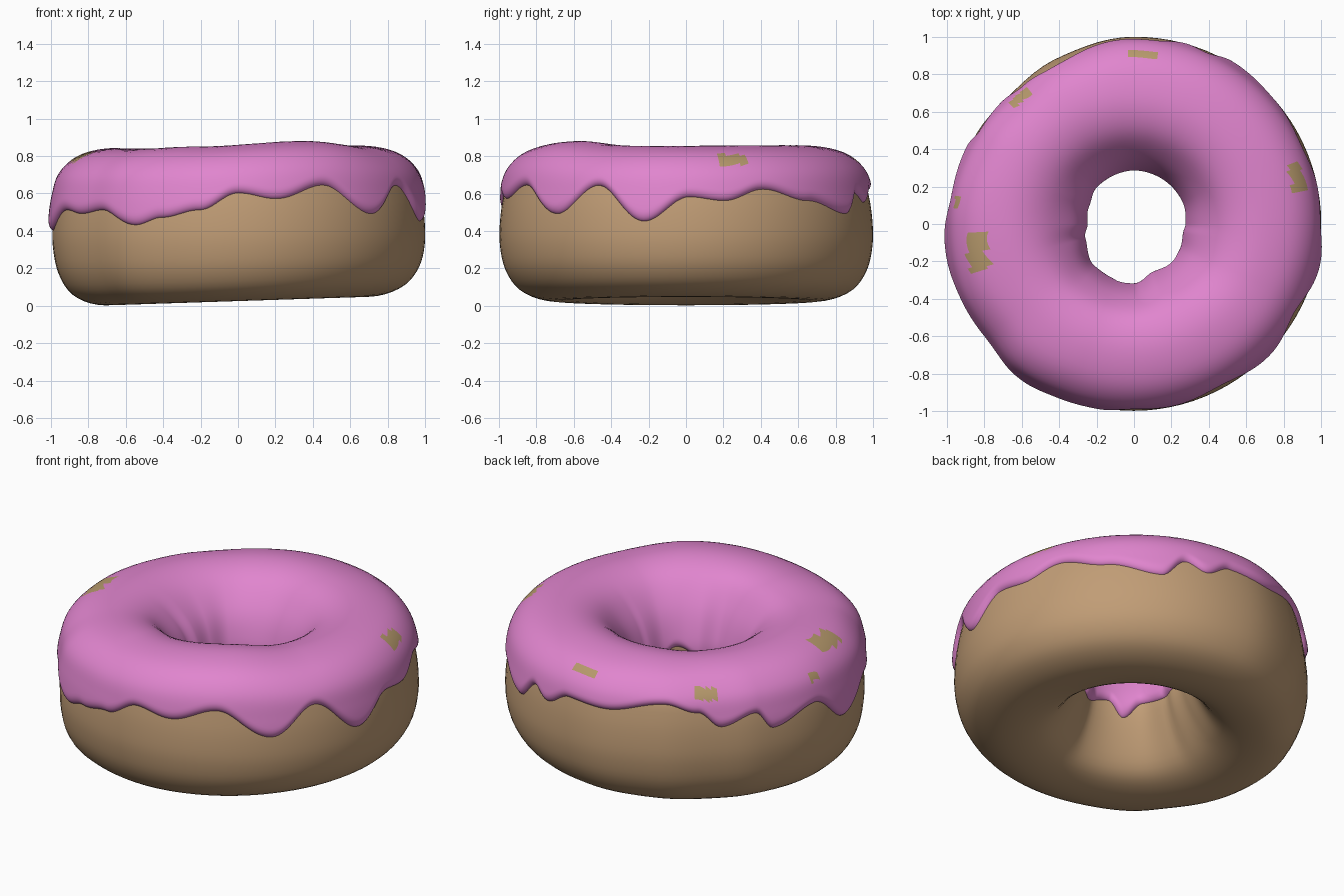
import bpy, math

if "Cube" in bpy.data.objects:
    bpy.data.objects.remove(bpy.data.objects["Cube"])

# Cross-section of the ring as (radius, height): inner wall, bottom, outer wall, top
PROFILE = [(.302, .40), (.36, .24), (.46, .095), (.59, .035), (.75, .03), (.88, .085),
           (.955, .19), (.985, .32), (.985, .45), (.965, .59), (.925, .71), (.82, .795),
           (.65, .824), (.50, .78), (.38, .66), (.318, .53)]

# Angle (degrees) -> value, measured from +x towards +y
EDGE_OUT = [(1, .58), (12, .56), (25, .62), (41, .56), (59, .49), (67, .60), (74, .55),
            (83, .62), (97, .61), (118, .67), (129, .62), (137, .53), (149, .59), (155, .485),
            (172, .56), (186, .40), (203, .51), (212, .49), (223, .51), (237, .43), (246, .47),
            (258, .51), (270, .60), (282, .57), (298, .635), (316, .49), (331, .64), (347, .45)]
EDGE_IN = [(10, .42), (50, .37), (90, .42), (130, .35), (165, .43), (200, .41), (222, .42),
           (240, .34), (255, .43), (285, .38), (315, .45), (340, .38)]
HOLE = [(0, 0), (25, .01), (90, .01), (135, .005), (160, -.02), (180, -.03), (196, -.005),
        (228, .032), (270, .042), (292, .0), (310, .005), (330, .005), (350, -.008)]
RIM = [(0, .012), (60, .015), (90, .012), (115, -.012), (135, -.032), (150, -.018),
       (180, .004), (200, .012), (217, .0), (231, .022), (250, .01), (315, .008)]
TOP = [(0, .005), (60, .008), (100, .002), (130, -.01), (180, -.008), (215, -.015),
       (250, .0), (302, .03), (335, .005)]


def table(points, deg):
    """Smooth periodic interpolation."""
    pts = [(points[-1][0] - 360, points[-1][1])] + points + [(points[0][0] + 360, points[0][1])]
    for (a, va), (b, vb) in zip(pts, pts[1:]):
        if a <= deg <= b:
            f = .5 - .5 * math.cos(math.pi * (deg - a) / (b - a))
            return va + (vb - va) * f
    return points[0][1]


def smooth(v, lo, hi):
    f = min(1, max(0, (v - lo) / (hi - lo)))
    return f * f * (3 - 2 * f)


def section(t):
    """Closed Catmull-Rom curve through the profile."""
    n = len(PROFILE)
    i = math.floor(t)
    f = t - i
    p = [PROFILE[(i + k) % n] for k in (-1, 0, 1, 2)]
    return [.5 * (2 * b + (c - a) * f + (2 * a - 5 * b + 4 * c - d) * f * f
                  + (3 * b - a - 3 * c + d) * f ** 3) for a, b, c, d in zip(*p)]


def offset_section(t, off):
    r, z = section(t)
    r0, z0 = section(t - .02)
    r1, z1 = section(t + .02)
    dr, dz = r1 - r0, z1 - z0
    l = math.hypot(dr, dz)
    return r + off * dz / l, z - off * dr / l


def find(lo, hi, height):
    """Profile parameter where the section reaches a height."""
    rising = section(hi)[1] > section(lo)[1]
    for _ in range(22):
        mid = (lo + hi) / 2
        if (section(mid)[1] < height) == rising:
            lo = mid
        else:
            hi = mid
    return lo


def place(r, z, deg):
    """Hand-made unevenness: rim, hole, top and a slightly tilted base."""
    a = math.radians(deg)
    r2 = r + smooth(r, .64, .94) * table(RIM, deg) + (1 - smooth(r, .28, .55)) * table(HOLE, deg)
    z2 = z + smooth(z, .55, .8) * table(TOP, deg)
    z2 += .033 * r * math.cos(a) * (1 - smooth(z, 0, .4))
    return (r2 * math.cos(a), r2 * math.sin(a), z2)


def material(name, rgb):
    m = bpy.data.materials.new(name)
    m.diffuse_color = (*rgb, 1)
    m.use_nodes = True
    m.node_tree.nodes["Principled BSDF"].inputs["Base Color"].default_value = m.diffuse_color
    return m


def ring_object(name, rings, closed, mats):
    n, m = len(rings), len(rings[0])
    verts = [v for ring in rings for v in ring]
    faces = []
    for i in range(n):
        k = (i + 1) % n
        for j in range(m if closed else m - 1):
            l = (j + 1) % m
            faces.append((i * m + j, k * m + j, k * m + l, i * m + l))
    me = bpy.data.meshes.new(name)
    me.from_pydata(verts, [], faces)
    for mt in mats:
        me.materials.append(mt)
    me.shade_smooth()
    ob = bpy.data.objects.new(name, me)
    bpy.context.collection.objects.link(ob)
    return ob


dough_mat = material("dough_brown", (.53, .335, .18))
icing_mat = material("icing_pink", (.75, .235, .62))
patch_mat = material("bare_patch_gold", (.47, .32, .15))

# Dough ring
N = 96
ring_object("dough", [[place(*section(16 * j / 64), 360 * i / N) for j in range(64)]
                      for i in range(N)], True, [dough_mat])

# Icing draped over the top, with rounded dripping edges tucked into the dough
N, M = 360, 52
rings = []
for i in range(N):
    deg = 360 * i / N
    t0 = find(6, 12, table(EDGE_OUT, deg))
    t1 = find(12, 17, table(EDGE_IN, deg))
    ring = []
    for j in range(M + 1):
        s = .5 - .5 * math.cos(math.pi * j / M)
        e = min(1, min(s, 1 - s) / .05)
        off = -.01 + .036 * math.sqrt(max(0, 1 - (1 - e) ** 2))
        ring.append(place(*offset_section(t0 + (t1 - t0) * s, off), deg))
    rings.append(ring)
icing = ring_object("icing", rings, False, [icing_mat, patch_mat])

# Bare patches in the icing: angle, half angle, radius range
PATCHES = [(190, 7, .80, .905), (132, 4, .885, .93), (87, 5, .895, .925),
           (16, 5, .87, .94), (173, 2, .94, .965)]
for p in icing.data.polygons:
    c = p.center
    deg = math.degrees(math.atan2(c.y, c.x)) % 360
    r = math.hypot(c.x, c.y)
    if c.z > .6 and any(abs(deg - a) < w and lo < r < hi for a, w, lo, hi in PATCHES):
        p.material_index = 1
